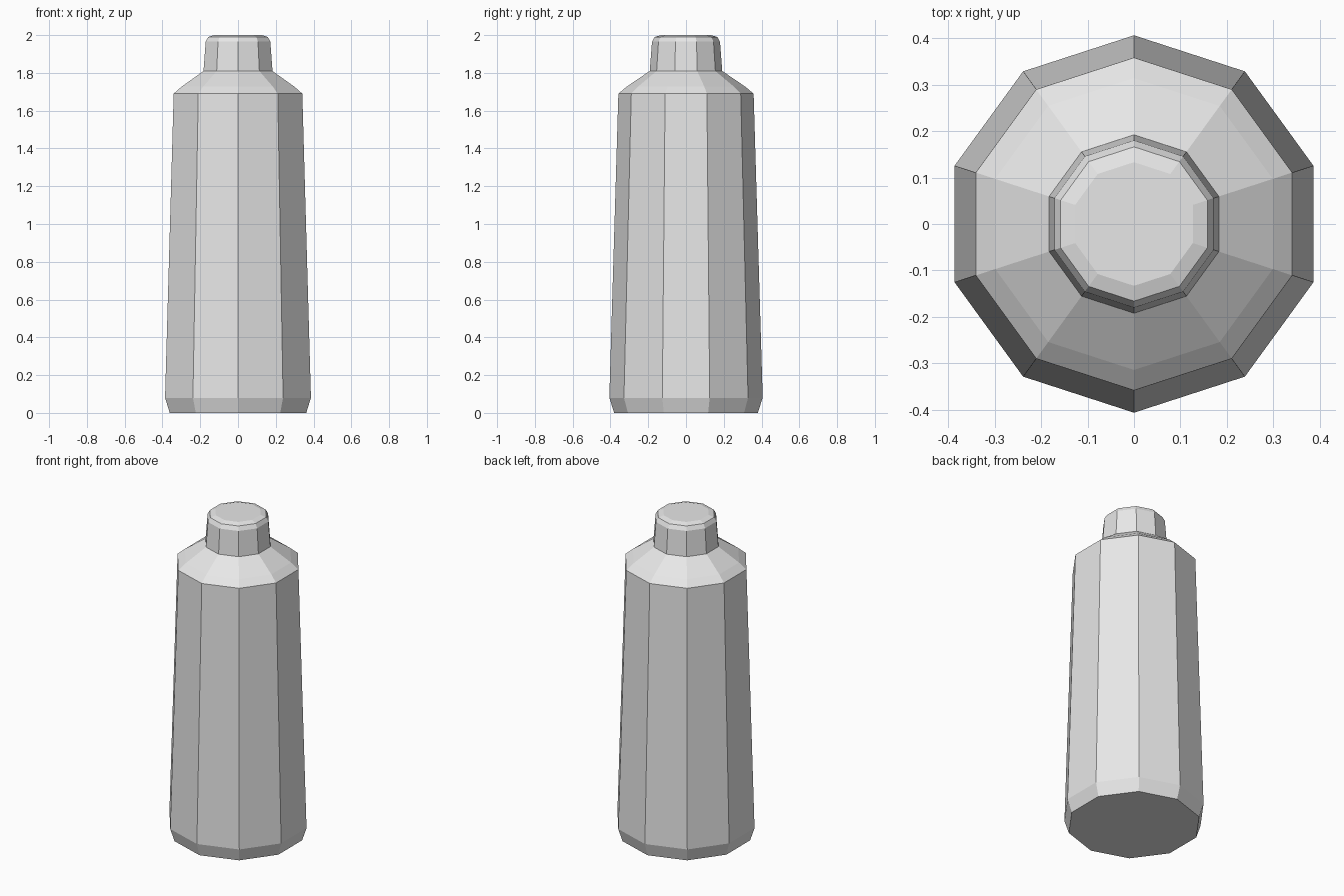
import bpy
import bmesh
from math import pi, sin, cos

cube = bpy.data.objects.get("Cube")
if cube:
    bpy.data.objects.remove(cube, do_unlink=True)

SIDES = 10

grey = bpy.data.materials.new("plain grey")
grey.use_nodes = True
colour = (0.8, 0.8, 0.8, 1)
grey.diffuse_color = colour
grey.node_tree.nodes["Principled BSDF"].inputs["Base Color"].default_value = colour


def lathe(name, profile, close_bottom=False, close_top=False):
    """Turn (radius, height) pairs into a faceted solid with corners on the y axis."""
    bm = bmesh.new()
    rings = []
    for radius, z in profile:
        angles = [pi / 2 + 2 * pi * i / SIDES for i in range(SIDES)]
        rings.append([bm.verts.new((radius * cos(a), radius * sin(a), z)) for a in angles])
    for low, high in zip(rings, rings[1:]):
        for i in range(SIDES):
            j = (i + 1) % SIDES
            bm.faces.new((low[i], low[j], high[j], high[i]))
    if close_bottom:
        bm.faces.new(rings[0][::-1])
    if close_top:
        bm.faces.new(rings[-1])
    mesh = bpy.data.meshes.new(name)
    bm.to_mesh(mesh)
    bm.free()
    mesh.materials.append(grey)
    obj = bpy.data.objects.new(name, mesh)
    bpy.context.collection.objects.link(obj)
    return obj


# Tapered bottle body with chamfered foot and sloping shoulder
lathe("bottle_body",
      [(0.38, 0), (0.406, 0.08), (0.358, 1.69), (0.314, 1.727), (0.192, 1.81)],
      close_bottom=True)

# Cap with a rounded top rim
lathe("bottle_cap",
      [(0.192, 1.81), (0.18, 1.965), (0.166, 1.99), (0.133, 2)],
      close_top=True)
